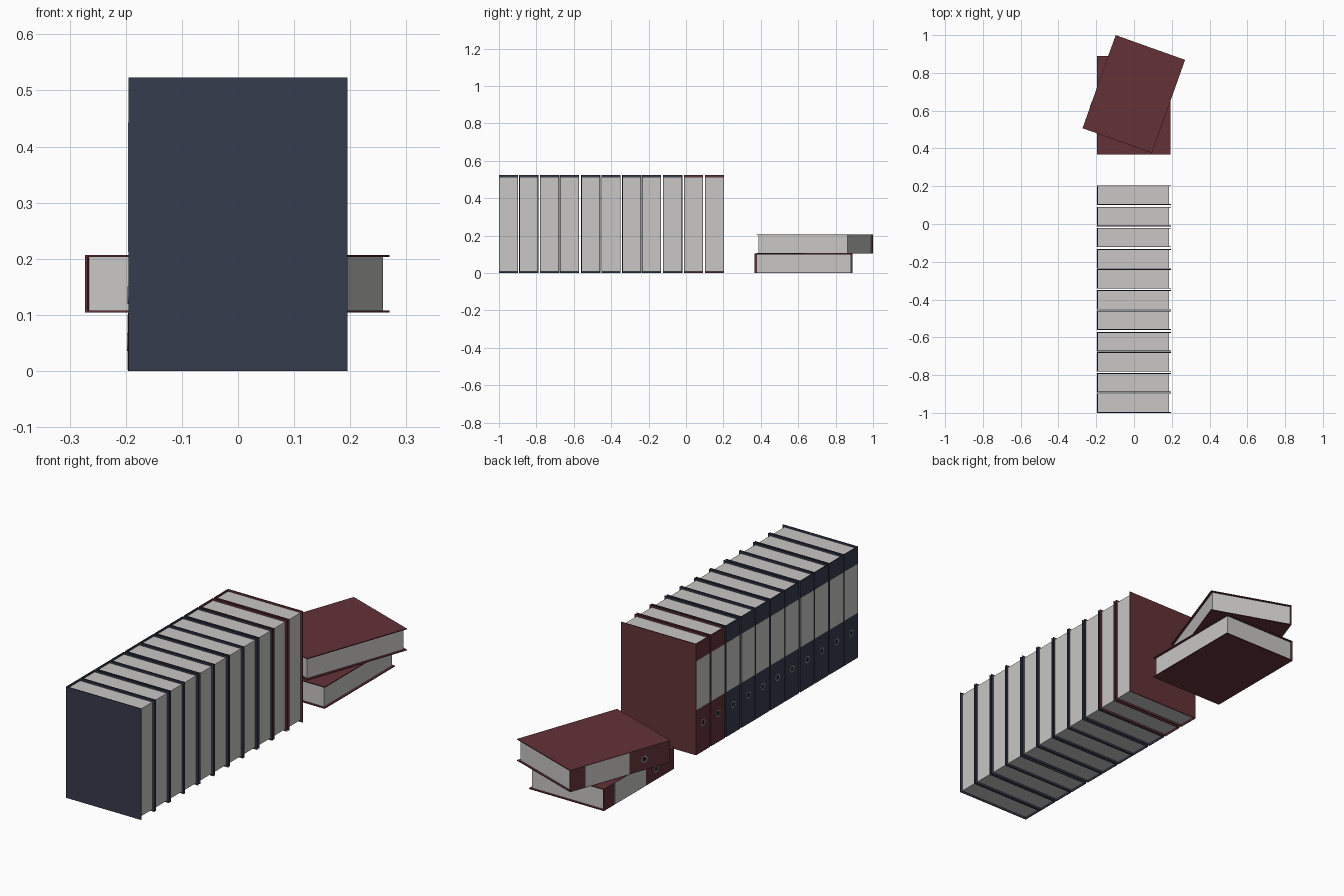
import bpy, bmesh, math
from mathutils import Matrix, Vector

if "Cube" in bpy.data.objects:
    bpy.data.objects.remove(bpy.data.objects["Cube"])

W, T, H = 0.39, 0.103, 0.523      # binder depth, thickness, height
C = 0.004                         # board thickness


def material(name, rgb):
    m = bpy.data.materials.new(name)
    m.diffuse_color = (*rgb, 1)
    m.use_nodes = True
    m.node_tree.nodes["Principled BSDF"].inputs["Base Color"].default_value = m.diffuse_color
    return m


blue = material("navy board", (0.037, 0.045, 0.074))
red = material("maroon board", (0.125, 0.032, 0.039))
paper = material("paper grey", (0.58, 0.57, 0.555))
metal = material("ring metal", (0.30, 0.33, 0.37))
dark = material("finger hole dark", (0.01, 0.01, 0.012))


def finish(bm, name, mat):
    bmesh.ops.recalc_face_normals(bm, faces=bm.faces)
    me = bpy.data.meshes.new(name)
    bm.to_mesh(me)
    bm.free()
    me.materials.append(mat)
    return me


def box(name, lo, hi, mat):
    bm = bmesh.new()
    lo, hi = Vector(lo), Vector(hi)
    size = hi - lo
    bmesh.ops.create_cube(bm, size=1, matrix=Matrix.Translation((lo + hi) / 2) @ Matrix.Diagonal((*size, 1)))
    return finish(bm, name, mat)


def case(name, mat):
    # folded cover: U-shaped profile extruded upwards
    x, y = W / 2, T / 2
    pts = [(x, -y), (-x, -y), (-x, y), (x, y), (x, y - C), (C - x, y - C), (C - x, C - y), (x, C - y)]
    bm = bmesh.new()
    f = bm.faces.new([bm.verts.new((px, py, -H / 2)) for px, py in pts])
    ext = bmesh.ops.extrude_face_region(bm, geom=[f])
    bmesh.ops.translate(bm, vec=(0, 0, H), verts=[v for v in ext["geom"] if isinstance(v, bmesh.types.BMVert)])
    return finish(bm, name, mat)


def spine_ring(r_in, r_out, n=16):
    # flat washer around the finger hole, on the spine
    bm = bmesh.new()
    loops = []
    for r, x in ((r_out, -W / 2), (r_out, -W / 2 - 0.0015), (r_in, -W / 2 - 0.0015), (r_in, -W / 2)):
        loops.append([bm.verts.new((x, r * math.cos(a), HOLE_Z + r * math.sin(a)))
                      for a in (2 * math.pi * i / n for i in range(n))])
    for a, b in zip(loops, loops[1:]):
        for i in range(n):
            j = (i + 1) % n
            bm.faces.new((a[i], a[j], b[j], b[i]))
    return finish(bm, "spine_ring", metal)


def hole_disc(r, n=16):
    bm = bmesh.new()
    m = Matrix.Translation((-W / 2 - 0.0006, 0, HOLE_Z)) @ Matrix.Rotation(-math.pi / 2, 4, 'Y')
    bmesh.ops.create_circle(bm, cap_ends=True, segments=n, radius=r, matrix=m)
    me = finish(bm, "finger_hole", dark)
    if me.polygons[0].normal.x > 0:
        me.flip_normals()
    return me


HOLE_Z = 0.135 - H / 2
cases = {"blue": case("blue_case", blue), "red": case("red_case", red)}
shared = {
    "pages": box("pages", (C - W / 2, C - T / 2, 0.009 - H / 2),
                 (W / 2 - 0.01, T / 2 - C, H / 2 - 0.009), paper),
    "spine_label": box("spine_label", (-W / 2 - 0.0008, -0.0495, 0.212 - H / 2),
                       (-W / 2 + 0.001, 0.0495, 0.443 - H / 2), paper),
    "spine_ring": spine_ring(0.011, 0.016),
    "finger_hole": hole_disc(0.0115),
}


def binder(tag, colour, matrix):
    parts = {colour + "_case": cases[colour], **shared}
    for name, me in parts.items():
        ob = bpy.data.objects.new(f"{name}_{tag}", me)
        ob.matrix_world = matrix
        bpy.context.collection.objects.link(ob)


# standing row, slightly uneven gaps, last two are red
starts = (-1, -.892, -.781, -.675, -.561, -.453, -.342, -.236, -.123, -.012, .101)
for i, y in enumerate(starts):
    binder(f"standing_{i + 1}", "blue" if i < 9 else "red", Matrix.Translation((0, y + T / 2, H / 2)))

# two red binders lying in a stack, the upper one turned
lay = Matrix.Rotation(-math.pi / 2, 4, 'X')
binder("lying_lower", "red", Matrix.Translation((-0.001, 0.629, T / 2)) @ lay)
binder("lying_upper", "red", Matrix.Translation((-0.001, 0.688, T * 1.5 + 0.001))
       @ Matrix.Rotation(math.radians(-19.6), 4, 'Z') @ lay)
